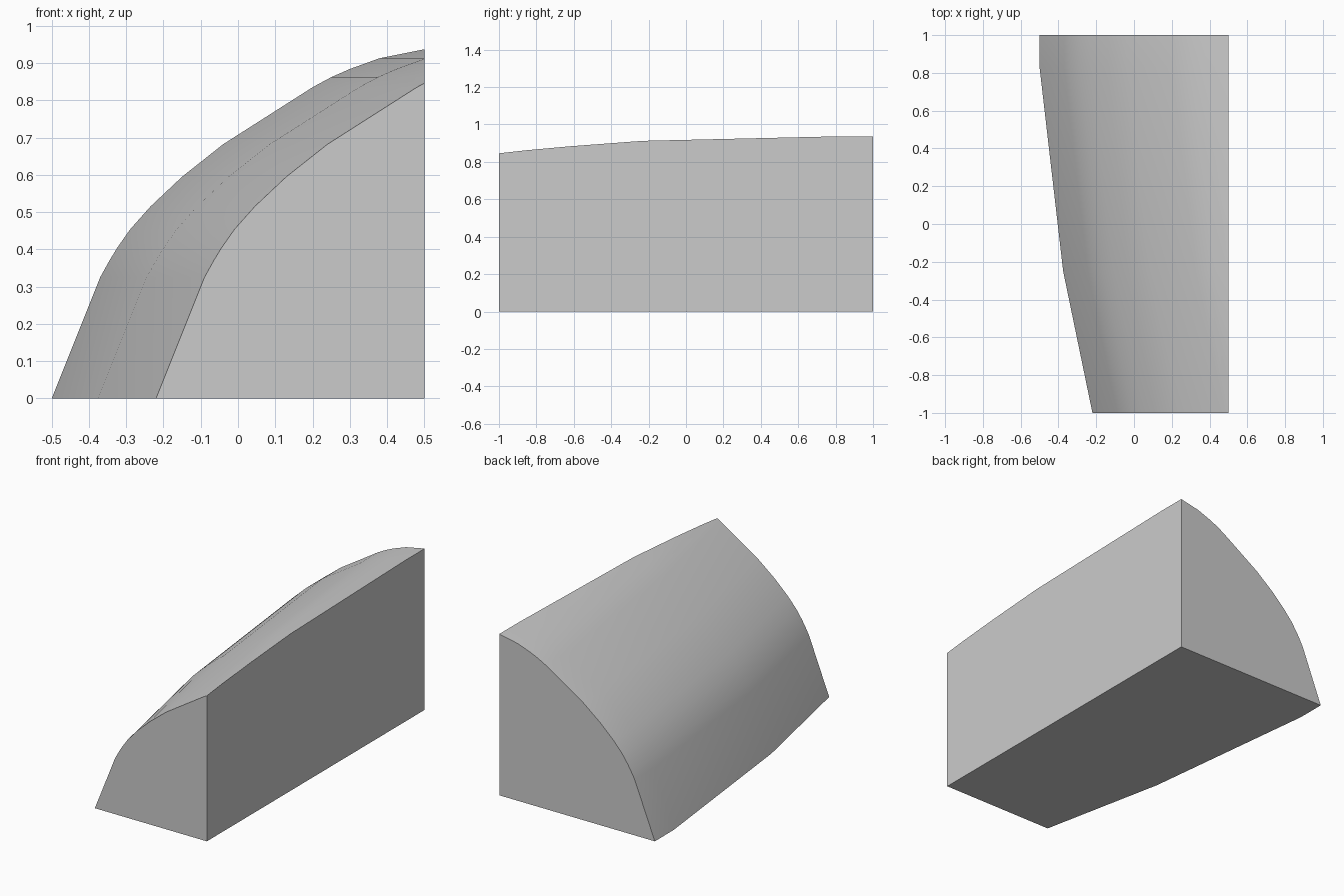
import bpy, bmesh, math

cube = bpy.data.objects.get("Cube")
if cube:
    bpy.data.objects.remove(cube, do_unlink=True)

# Plain grey material
grey = bpy.data.materials.new("plain_grey")
grey.use_nodes = True
colour = (0.6, 0.6, 0.6, 1)
grey.diffuse_color = colour
grey.node_tree.nodes["Principled BSDF"].inputs["Base Color"].default_value = colour

# Curved flank profile (x, z), from the lower edge up to the crown
profile = [(-0.5, 0), (-0.37, 0.325), (-0.345, 0.37), (-0.325, 0.403),
           (-0.29, 0.453), (-0.235, 0.515), (-0.15, 0.595), (-0.04, 0.682),
           (0.2, 0.835), (0.25, 0.862), (0.3, 0.884), (0.38, 0.913),
           (0.5, 0.937), (0.7, 0.937), (0.7, 0)]
# Sideways shift of the profile at each station along y
stations = [(-1, 0.28), (-0.25, 0.125), (0.83, 0), (1, 0)]

# Loft the stations into a closed solid
bm = bmesh.new()
rings = [[bm.verts.new((x + shift, y, z)) for x, z in profile]
         for y, shift in stations]
n = len(profile)
for a, b in zip(rings, rings[1:]):
    for i in range(n):
        j = (i + 1) % n
        bm.faces.new((a[i], a[j], b[j], b[i]))
bm.faces.new(rings[0])
bm.faces.new(rings[-1])

# Slice off the excess to leave the flat side wall
cut = bmesh.ops.bisect_plane(bm, geom=bm.verts[:] + bm.edges[:] + bm.faces[:],
                             plane_co=(0.5, 0, 0), plane_no=(1, 0, 0),
                             dist=1e-5, clear_outer=True)
rim = [e for e in bm.edges if e.is_boundary]
bmesh.ops.edgeloop_fill(bm, edges=rim)
bmesh.ops.recalc_face_normals(bm, faces=bm.faces[:])

mesh = bpy.data.meshes.new("curved_fairing")
bm.to_mesh(mesh)
bm.free()
mesh.materials.append(grey)
fairing = bpy.data.objects.new("curved_fairing", mesh)
bpy.context.collection.objects.link(fairing)

# Smooth curve, crisp borders
bpy.ops.object.select_all(action="DESELECT")
fairing.select_set(True)
bpy.context.view_layer.objects.active = fairing
bpy.ops.object.shade_smooth_by_angle(angle=math.radians(30))
